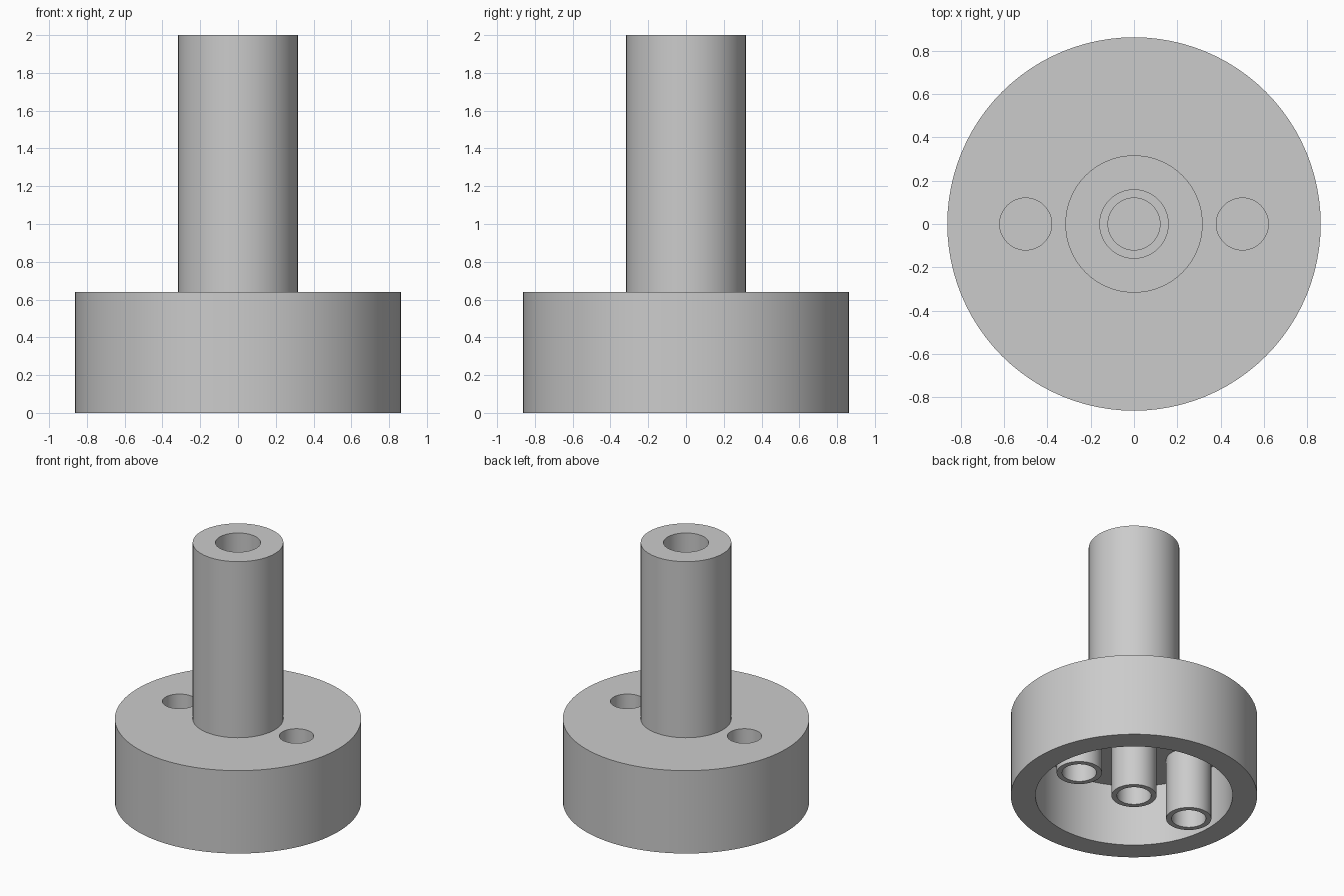
import bpy, bmesh, math

cube = bpy.data.objects.get("Cube")
if cube:
    bpy.data.objects.remove(cube, do_unlink=True)

SEGMENTS = 96
BASE_R, BASE_H = 0.862, 0.64
SHAFT_R, TOP = 0.317, 2.0
CAVITY_R, CEILING = 0.69, 0.475
BOSS_R, BORE_R = 0.158, 0.12
FLOOR, BLIND = 0.49, 0.46      # webs that close the bores
BOSS_X = 0.5

grey = bpy.data.materials.new("plain grey")
grey.use_nodes = True
grey.diffuse_color = (0.6, 0.6, 0.6, 1)
grey.node_tree.nodes["Principled BSDF"].inputs["Base Color"].default_value = (0.6, 0.6, 0.6, 1)


def lathe(name, profile, x=0.0):
    """Spin an (r, z) profile that starts and ends on the axis."""
    bm = bmesh.new()
    verts = [bm.verts.new((r, 0, z)) for r, z in profile]
    edges = [bm.edges.new(pair) for pair in zip(verts, verts[1:])]
    bmesh.ops.spin(bm, geom=verts + edges, cent=(0, 0, 0), axis=(0, 0, 1),
                   angle=math.tau, steps=SEGMENTS, use_duplicate=False)
    bmesh.ops.remove_doubles(bm, verts=bm.verts, dist=1e-5)
    bmesh.ops.recalc_face_normals(bm, faces=bm.faces)
    mesh = bpy.data.meshes.new(name)
    bm.to_mesh(mesh)
    bm.free()
    mesh.materials.append(grey)
    obj = bpy.data.objects.new(name, mesh)
    obj.location.x = x
    bpy.context.collection.objects.link(obj)
    return obj


def select(obj):
    bpy.ops.object.select_all(action='DESELECT')
    obj.select_set(True)
    bpy.context.view_layer.objects.active = obj


# Hollow base, shaft and central boss in one turned body
body = lathe("base_and_shaft", [
    (0, FLOOR), (BORE_R, FLOOR), (BORE_R, BASE_H), (BOSS_R, BASE_H),
    (BOSS_R, TOP), (SHAFT_R, TOP), (SHAFT_R, BASE_H), (BASE_R, BASE_H),
    (BASE_R, 0), (CAVITY_R, 0), (CAVITY_R, CEILING), (BOSS_R, CEILING),
    (BOSS_R, 0), (BORE_R, 0), (BORE_R, BLIND), (0, BLIND)])
parts = [body]

for side, x in (("left", BOSS_X), ("right", -BOSS_X)):
    # Hole through the top plate
    cutter = lathe(side + "_hole_cutter", [
        (0, CEILING - 0.1), (BORE_R, CEILING - 0.1),
        (BORE_R, BASE_H + 0.1), (0, BASE_H + 0.1)], x)
    cutter.hide_render = True
    select(body)
    cut = body.modifiers.new("hole", 'BOOLEAN')
    cut.operation = 'DIFFERENCE'
    cut.solver = 'EXACT'
    cut.object = cutter
    bpy.ops.object.modifier_apply(modifier=cut.name)
    bpy.data.objects.remove(cutter, do_unlink=True)

    # Tubular boss below the hole
    parts.append(lathe(side + "_boss", [
        (0, FLOOR), (BORE_R, FLOOR), (BORE_R, CEILING), (BOSS_R, CEILING),
        (BOSS_R, 0), (BORE_R, 0), (BORE_R, BLIND), (0, BLIND)], x))

for part in parts:
    select(part)
    bpy.ops.object.shade_smooth_by_angle(angle=math.radians(30))
